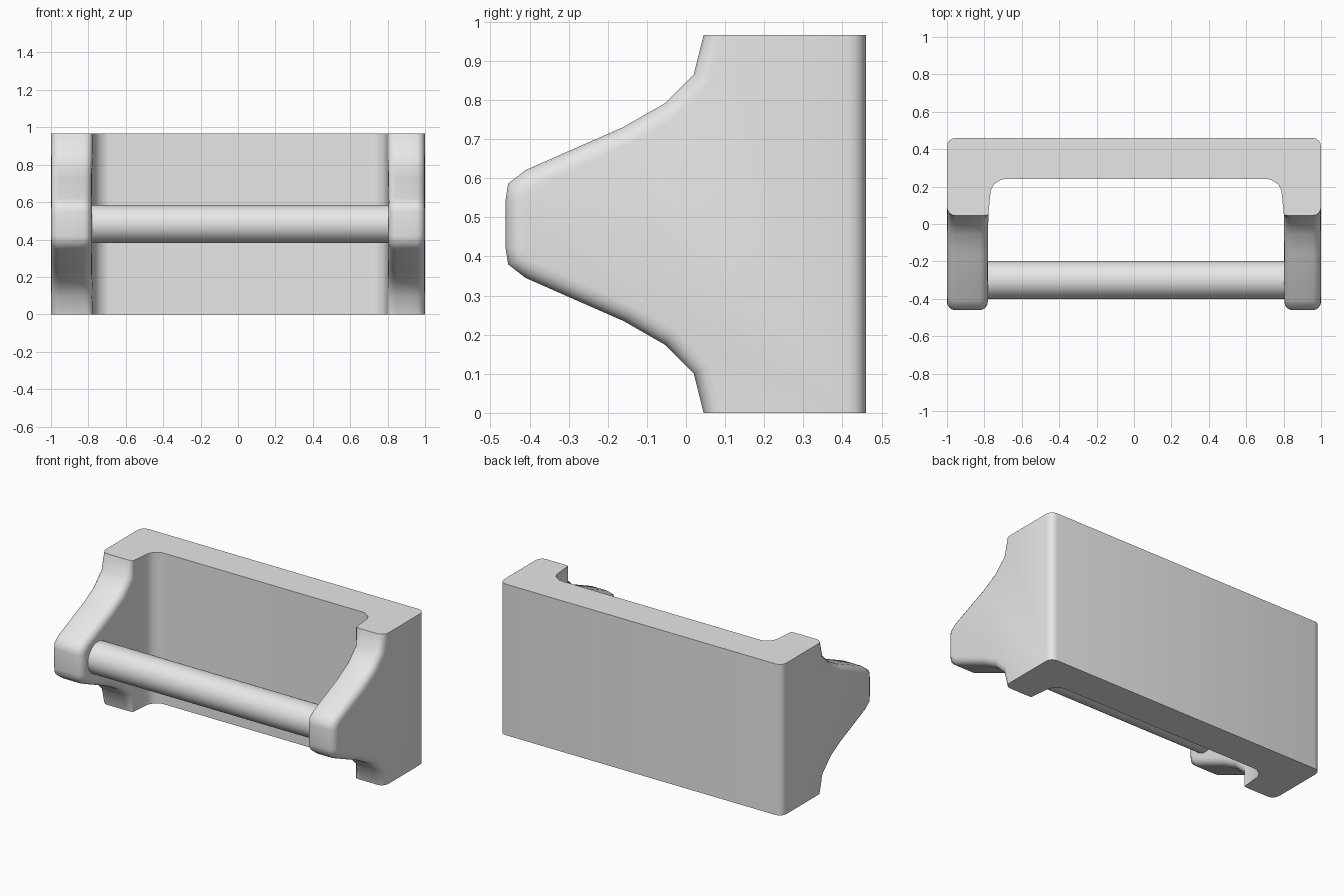
import bpy, bmesh, math
from mathutils import Vector

cube = bpy.data.objects.get("Cube")
if cube:
    bpy.data.objects.remove(cube, do_unlink=True)

HEIGHT = 0.966

grey = bpy.data.materials.new("light_grey")
grey.use_nodes = True
grey.diffuse_color = (0.8, 0.8, 0.8, 1)
grey.node_tree.nodes["Principled BSDF"].inputs["Base Color"].default_value = (0.8, 0.8, 0.8, 1)


def prism(name, points, direction):
    """Extrude a closed outline into a solid object."""
    bm = bmesh.new()
    face = bm.faces.new([bm.verts.new(p) for p in points])
    moved = bmesh.ops.extrude_face_region(bm, geom=[face])["geom"]
    bmesh.ops.translate(bm, vec=Vector(direction),
                        verts=[g for g in moved if isinstance(g, bmesh.types.BMVert)])
    bmesh.ops.recalc_face_normals(bm, faces=bm.faces)
    mesh = bpy.data.meshes.new(name)
    bm.to_mesh(mesh)
    bm.free()
    mesh.materials.append(grey)
    obj = bpy.data.objects.new(name, mesh)
    bpy.context.collection.objects.link(obj)
    return obj


def activate(obj):
    bpy.ops.object.select_all(action='DESELECT')
    obj.select_set(True)
    bpy.context.view_layer.objects.active = obj


# Holder body: side outline, mirrored top to bottom
lower = [(0.46, 0), (0.045, 0), (0.02, 0.1), (-0.055, 0.175), (-0.16, 0.235),
         (-0.41, 0.345), (-0.455, 0.38), (-0.461, 0.42)]
outline = lower + [(y, HEIGHT - z) for y, z in reversed(lower)]
body = prism("holder_body", [(-1, y, z) for y, z in outline], (2, 0, 0))

# Opening between the arms, with softened inner corners
half = [(0.794, -0.6), (0.79, 0.05), (0.777, 0.18), (0.762, 0.21), (0.72, 0.238), (0.70, 0.24)]
plan = half + [(-x, y) for x, y in reversed(half)]
cutter = prism("opening_cutter", [(x + 0.011, y, -0.2) for x, y in plan], (0, 0, HEIGHT + 0.4))
cutter.hide_render = True
activate(body)
cut = body.modifiers.new("opening", 'BOOLEAN')
cut.operation = 'DIFFERENCE'
cut.solver = 'EXACT'
cut.object = cutter
bpy.ops.object.modifier_apply(modifier=cut.name)
bpy.data.objects.remove(cutter, do_unlink=True)

# Round the arm outlines and back corners; top and bottom rims stay crisp
bm = bmesh.new()
bm.from_mesh(body.data)
bm.normal_update()
rounded = []
for edge in bm.edges:
    if len(edge.link_faces) != 2:
        continue
    side, rim = sorted((f.normal for f in edge.link_faces), key=lambda n: -abs(n.x))
    if abs(side.x) > 0.9 and abs(rim.x) < 0.1 and abs(rim.z) < 0.98:
        rounded.append(edge)
bmesh.ops.bevel(bm, geom=rounded, offset=0.045, offset_type='OFFSET', segments=4,
                profile=0.5, affect='EDGES', clamp_overlap=False)
bm.to_mesh(body.data)
bm.free()
activate(body)
bpy.ops.object.shade_smooth_by_angle(angle=math.radians(45))

# Roller bar between the arms
bpy.ops.mesh.primitive_cylinder_add(vertices=48, radius=0.101, depth=1.6,
                                    location=(0.011, -0.3, HEIGHT / 2),
                                    rotation=(0, math.pi / 2, 0))
bar = bpy.context.object
bar.name = "roller_bar"
bar.data.materials.append(grey)
bpy.ops.object.shade_smooth_by_angle(angle=math.radians(45))
